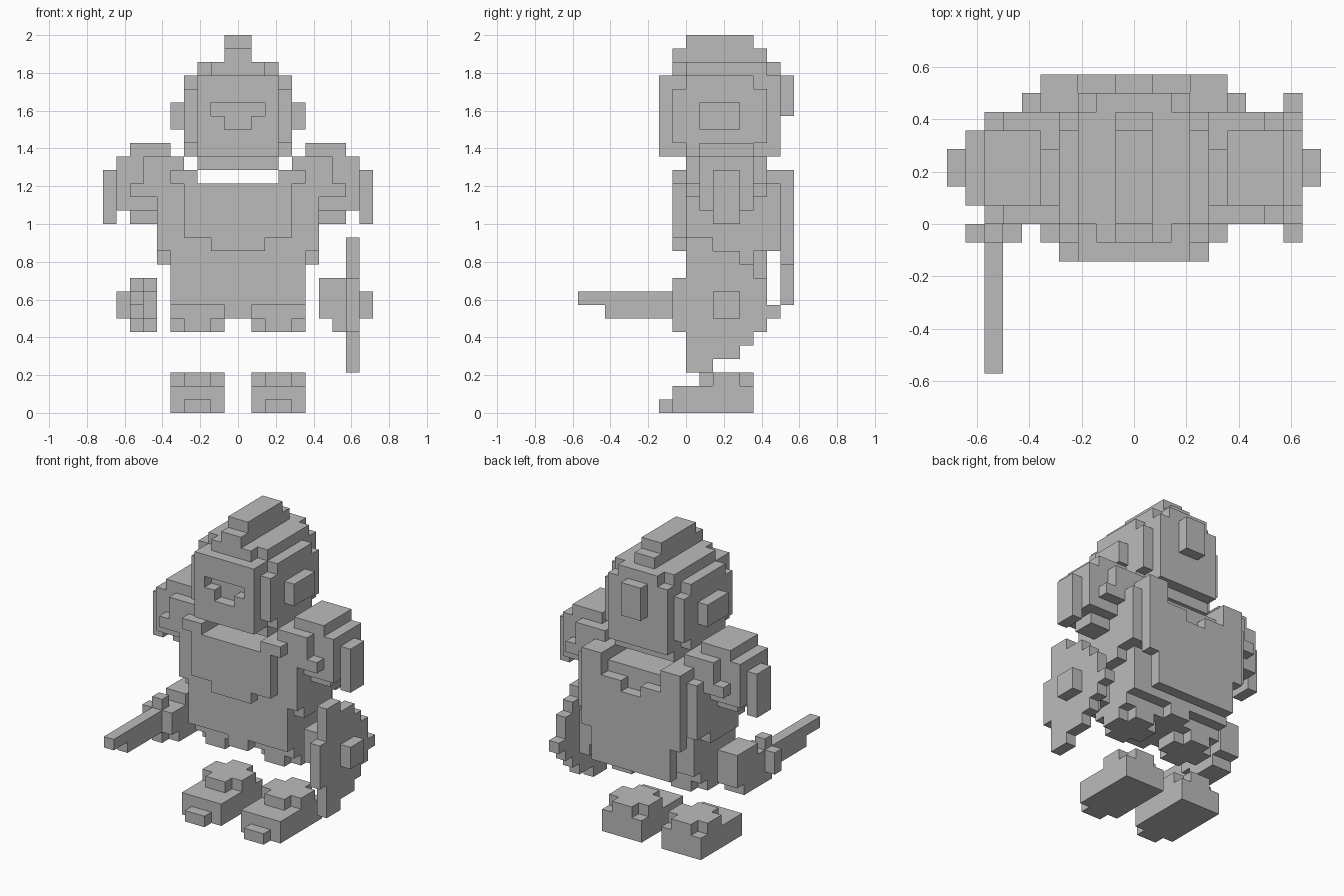
import bpy, bmesh
from mathutils import Vector

if "Cube" in bpy.data.objects:
    bpy.data.objects.remove(bpy.data.objects["Cube"])

U = 2 / 28  # size of one block
SIDES = [((1, 0, 0), [(1, 0, 0), (1, 1, 0), (1, 1, 1), (1, 0, 1)]),
         ((-1, 0, 0), [(0, 0, 0), (0, 0, 1), (0, 1, 1), (0, 1, 0)]),
         ((0, 1, 0), [(0, 1, 0), (0, 1, 1), (1, 1, 1), (1, 1, 0)]),
         ((0, -1, 0), [(0, 0, 0), (1, 0, 0), (1, 0, 1), (0, 0, 1)]),
         ((0, 0, 1), [(0, 0, 1), (1, 0, 1), (1, 1, 1), (0, 1, 1)]),
         ((0, 0, -1), [(0, 0, 0), (0, 1, 0), (1, 1, 0), (1, 0, 0)])]

grey = bpy.data.materials.new("plain grey")
grey.diffuse_color = (0.5, 0.5, 0.5, 1)
grey.use_nodes = True
grey.node_tree.nodes["Principled BSDF"].inputs["Base Color"].default_value = grey.diffuse_color


def fill(boxes):
    """Block cells inside boxes given as x0, x1, y0, y1, z0, z1."""
    return {(x, y, z) for x0, x1, y0, y1, z0, z1 in boxes
            for x in range(x0, x1) for y in range(y0, y1) for z in range(z0, z1)}


def part(name, boxes, cuts=(), flip=False):
    """Outer skin of a union of block boxes minus cuts, optionally flipped in x."""
    cells = fill(boxes) - fill(cuts)
    if flip:
        cells = {(-x - 1, y, z) for x, y, z in cells}
    bm = bmesh.new()
    for c in cells:
        for n, corners in SIDES:
            if (c[0] + n[0], c[1] + n[1], c[2] + n[2]) not in cells:
                bm.faces.new([bm.verts.new((Vector(c) + Vector(k)) * U) for k in corners])
    bmesh.ops.remove_doubles(bm, verts=bm.verts, dist=U * 0.01)
    bmesh.ops.dissolve_limit(bm, angle_limit=0.01, verts=bm.verts, edges=bm.edges)
    mesh = bpy.data.meshes.new(name)
    bm.to_mesh(mesh)
    bm.free()
    mesh.materials.append(grey)
    obj = bpy.data.objects.new(name, mesh)
    bpy.context.collection.objects.link(obj)


def pair(name, boxes, cuts=()):
    part("right_" + name, boxes, cuts)
    part("left_" + name, boxes, cuts, flip=True)


# Helmeted head with a recessed visor opening
part("head", [(-3, 3, -2, 7, 19, 25), (-3, 3, 0, 6, 18, 19),
              (-4, 4, -1, 6, 20, 24), (-4, 4, 0, 5, 19, 25),
              (-2, 2, -1, 7, 25, 26), (-3, 3, 0, 6, 25, 26)],
     cuts=[(-2, 2, -2, -1, 22, 23), (-1, 1, -2, -1, 21, 22)])
part("crest", [(-1, 1, -1, 6, 26, 27), (-1, 1, 0, 5, 27, 28)])
part("crest_tail", [(-1, 1, 7, 8, 22, 25)])
pair("ear_guard", [(4, 5, 1, 4, 21, 23)])

# Torso, chest plate and collar straps
part("torso", [(-5, 5, 0, 6, 8, 17), (-1, 1, 0, 6, 7, 8),
               (-6, 6, 0, 6, 12, 17), (-6, 6, 1, 5, 11, 12)])
part("chest_plate", [(-4, 4, -1, 0, 13, 17), (-2, 2, -1, 0, 12, 13)])
pair("collar_strap", [(3, 5, -1, 8, 17, 18)])

# Cape hanging clear of the lower back
part("cape", [(-6, 6, 6, 7, 12, 17), (-5, 5, 7, 8, 11, 17), (-4, 4, 7, 8, 8, 11)],
     cuts=[(-3, 3, 7, 8, 16, 17), (-1, 1, 7, 8, 15, 16)])

# Stepped shoulder domes with arm stubs
pair("shoulder", [(5, 8, 1, 5, 19, 20), (4, 7, 0, 6, 17, 19), (4, 8, 0, 6, 16, 17),
                  (4, 9, 1, 5, 17, 19), (8, 9, 1, 5, 15, 19),
                  (3, 10, 2, 4, 17, 18), (9, 10, 2, 4, 14, 18)])
pair("arm", [(6, 8, 1, 5, 15, 16), (6, 8, 2, 4, 14, 15)])

# Legs and feet
pair("leg", [(1, 5, 1, 5, 7, 8), (1, 5, 2, 4, 6, 7), (2, 4, 1, 5, 6, 7)])
pair("foot", [(1, 5, -1, 5, 0, 2), (2, 4, -2, -1, 0, 1),
              (1, 5, 2, 4, 2, 3), (2, 4, 1, 5, 2, 3)])

# Sword hand and sword
part("sword_hand", [(-8, -6, 1, 4, 7, 10), (-8, -6, 0, 3, 6, 9)])
part("sword_guard", [(-9, -6, -1, 0, 7, 9), (-8, -7, -1, 0, 6, 10)])
part("sword_blade", [(-8, -7, -6, -1, 7, 9), (-8, -7, -8, -6, 8, 9)])

# Shield with a boss, held by a hand
rows = [(0, 2), (0, 4), (0, 5), (-1, 6), (-1, 7), (-1, 6), (-1, 6), (0, 5), (0, 4), (0, 2)]
part("shield", [(8, 9, a, b, z, z + 1) for z, (a, b) in enumerate(rows, 3)])
part("shield_boss", [(9, 10, 2, 4, 7, 9)])
part("shield_hand", [(6, 8, 1, 4, 7, 10), (7, 8, 1, 4, 6, 7)])
